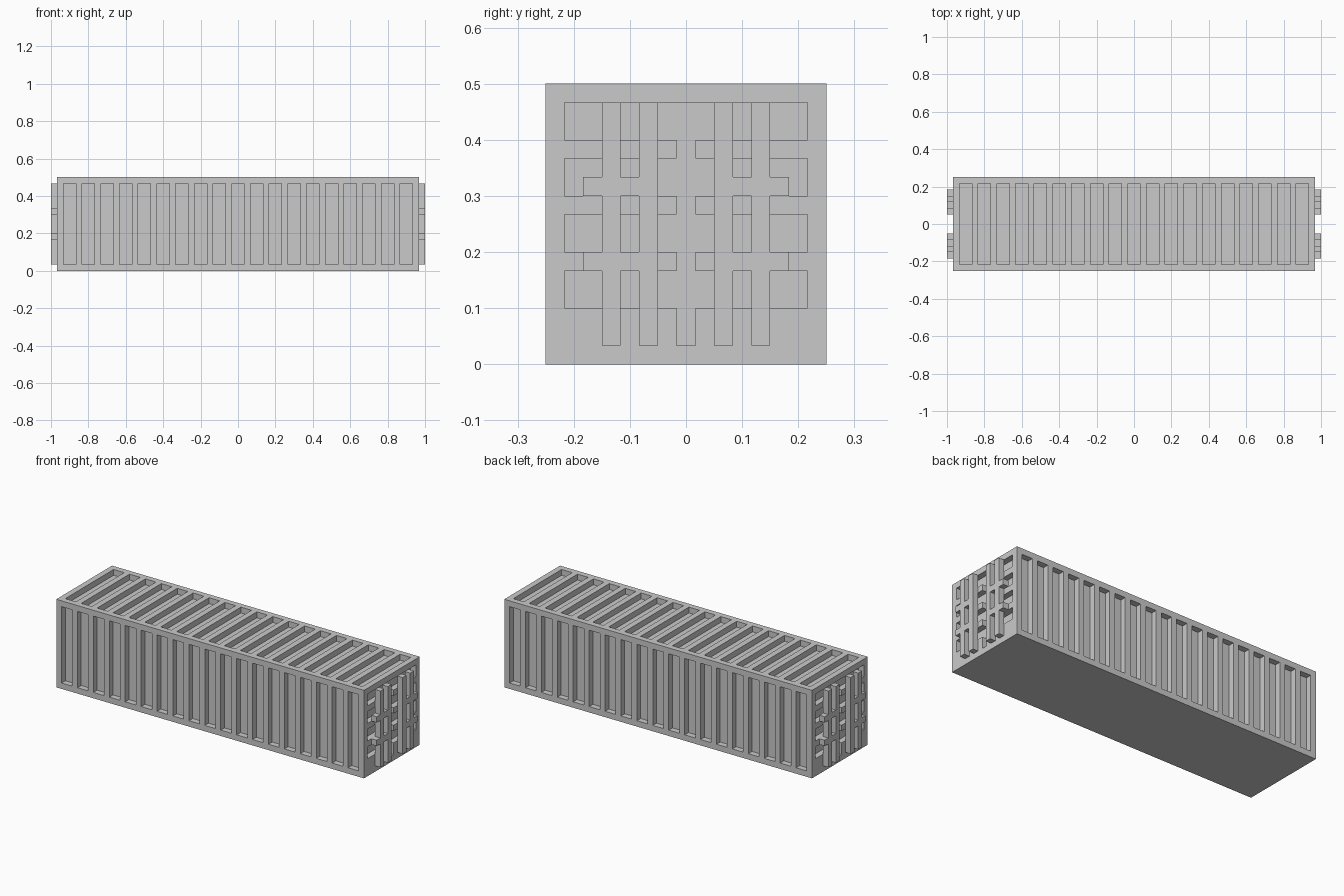
import bpy, bmesh
from mathutils import Vector

cube = bpy.data.objects.get("Cube")
if cube:
    bpy.data.objects.remove(cube, do_unlink=True)

U = 1 / 30                      # one block of the model
HALF_X, HALF_Y, TOP = 29, 7.5, 15

grey = bpy.data.materials.new("steel_grey")
grey.use_nodes = True
COLOUR = (0.59, 0.59, 0.59, 1)
grey.diffuse_color = COLOUR
grey.node_tree.nodes["Principled BSDF"].inputs["Base Color"].default_value = COLOUR


def slice_mesh(bm, axis, positions):
    """Cut the mesh along planes across one axis."""
    normal = Vector((0, 0, 0))
    normal[axis] = 1
    for p in positions:
        geom = bm.verts[:] + bm.edges[:] + bm.faces[:]
        bmesh.ops.bisect_plane(bm, geom=geom, plane_co=normal * p, plane_no=normal, dist=1e-5)


def extrude(bm, faces, offset):
    """Extrude faces, keeping the starting faces in place."""
    result = bmesh.ops.extrude_face_region(bm, geom=faces, use_keep_orig=True)
    verts = [g for g in result["geom"] if isinstance(g, bmesh.types.BMVert)]
    bmesh.ops.translate(bm, verts=verts, vec=offset)


def finish(bm, name):
    bmesh.ops.recalc_face_normals(bm, faces=bm.faces[:])
    bmesh.ops.scale(bm, vec=(U, U, U), verts=bm.verts[:])
    mesh = bpy.data.meshes.new(name)
    bm.to_mesh(mesh)
    bm.free()
    mesh.materials.append(grey)
    obj = bpy.data.objects.new(name, mesh)
    bpy.context.scene.collection.objects.link(obj)


# Rules for the recessed areas, in blocks
def in_groove(c):
    return abs(c.x) < 28 and (c.x + 28) % 3 < 2


def in_end_recess(c):
    row = 3 < c.z < 14 and c.z % 3 < 2 and abs(c.y) < 6.5
    slot = abs(c.y) < 0.5 and 1 < c.z < 14
    return row or slot


def is_recess(direction, c):
    if direction.x:
        return in_end_recess(c)
    if direction.y:
        return in_groove(c) and 1 < c.z < 14
    return in_groove(c) and abs(c.y) < 6.5


# Container body: a box with corrugated sides and roof, and recessed ends
bm = bmesh.new()
bmesh.ops.create_cube(bm, size=1)
bmesh.ops.scale(bm, vec=(2 * HALF_X, 2 * HALF_Y, TOP), verts=bm.verts[:])
bmesh.ops.translate(bm, vec=(0, 0, TOP / 2), verts=bm.verts[:])
slice_mesh(bm, 0, [-28 + 3 * i + w for i in range(19) for w in (0, 2)])
slice_mesh(bm, 1, (-6.5, -0.5, 0.5, 6.5))
slice_mesh(bm, 2, (1, 3, 5, 6, 8, 9, 11, 12, 14))
bm.normal_update()
pockets = []
for d in ((1, 0, 0), (-1, 0, 0), (0, 1, 0), (0, -1, 0), (0, 0, 1)):
    d = Vector(d)
    pockets.append((d, [f for f in bm.faces if f.normal.dot(d) > 0.9
                        and is_recess(d, f.calc_center_median())]))
for d, faces in pockets:
    extrude(bm, faces, -d)
    # Open the mouth of each pocket
    bmesh.ops.delete(bm, geom=faces, context='FACES')
finish(bm, "container_body")


# Locking bars joined by short handles, raised from each end
def is_hardware(c):
    a = abs(c.y)
    bar = 1.5 < a < 2.5 or 3.5 < a < 4.5
    handle = 1.5 < a < 5.5 and (5 < c.z < 6 or 9 < c.z < 10)
    return bar or handle


for side, label in ((1, "left"), (-1, "right")):
    bm = bmesh.new()
    corners = ((-5.5, 1), (5.5, 1), (5.5, 14), (-5.5, 14))
    bm.faces.new([bm.verts.new((side * HALF_X, y, z)) for y, z in corners])
    slice_mesh(bm, 1, [s * (1.5 + i) for i in range(4) for s in (-1, 1)])
    slice_mesh(bm, 2, (5, 6, 9, 10))
    empty = [f for f in bm.faces if not is_hardware(f.calc_center_median())]
    bmesh.ops.delete(bm, geom=empty, context='FACES')
    extrude(bm, bm.faces[:], Vector((side, 0, 0)))
    finish(bm, label + "_end_locking_bars")
